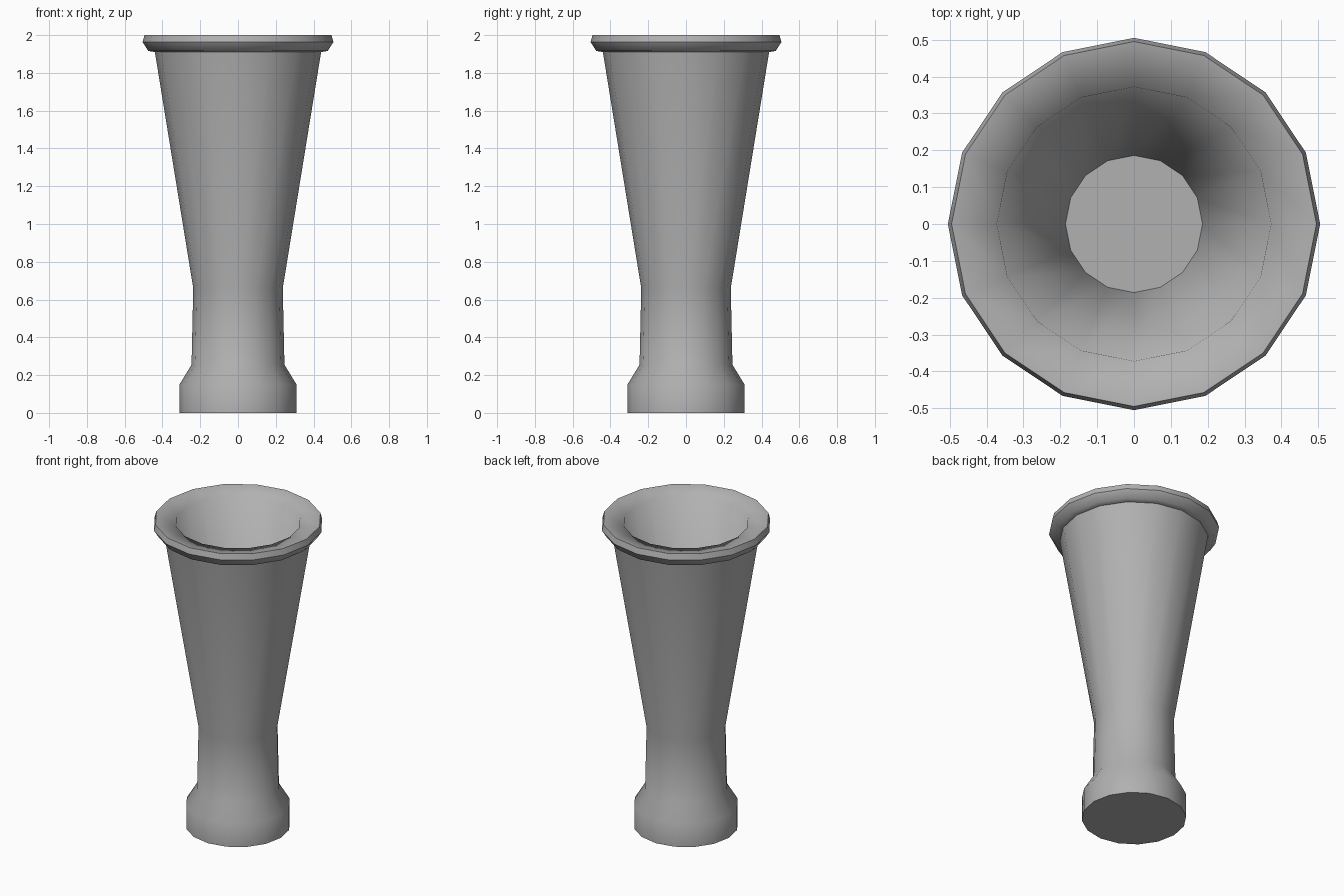
import bpy, bmesh, math

if "Cube" in bpy.data.objects:
    bpy.data.objects.remove(bpy.data.objects["Cube"])

SIDES = 16

# (radius, height, sharp ring): base, neck, flared body, lip, then inner wall to the floor
profile = [
    (0.31, 0.0, True), (0.31, 0.15, False), (0.246, 0.255, False), (0.237, 0.66, False),
    (0.44, 1.91, True), (0.475, 1.916, False), (0.505, 1.963, True), (0.495, 2.0, True),
    (0.372, 1.98, False), (0.186, 0.67, True),
]


def lathe(name, points):
    bm = bmesh.new()
    rings = [[bm.verts.new((r * math.cos(2 * math.pi * i / SIDES),
                            r * math.sin(2 * math.pi * i / SIDES), z))
              for i in range(SIDES)] for r, z, _ in points]
    for a, b in zip(rings, rings[1:]):
        for i in range(SIDES):
            j = (i + 1) % SIDES
            bm.faces.new((a[i], a[j], b[j], b[i])).smooth = True
    bm.faces.new(rings[0][::-1])   # underside
    bm.faces.new(rings[-1])        # inner floor
    # Keep the chosen rings crisp
    for ring, (_, _, sharp) in zip(rings, points):
        for i in range(SIDES):
            bm.edges.get((ring[i], ring[(i + 1) % SIDES])).smooth = not sharp
    mesh = bpy.data.meshes.new(name)
    bm.to_mesh(mesh)
    bm.free()
    obj = bpy.data.objects.new(name, mesh)
    bpy.context.collection.objects.link(obj)
    return obj


# Flared cup in dark grey
cup = lathe("flared_cup", profile)
grey = bpy.data.materials.new("dark_grey")
grey.diffuse_color = (0.44, 0.44, 0.44, 1)
grey.use_nodes = True
grey.node_tree.nodes["Principled BSDF"].inputs["Base Color"].default_value = grey.diffuse_color
cup.data.materials.append(grey)
